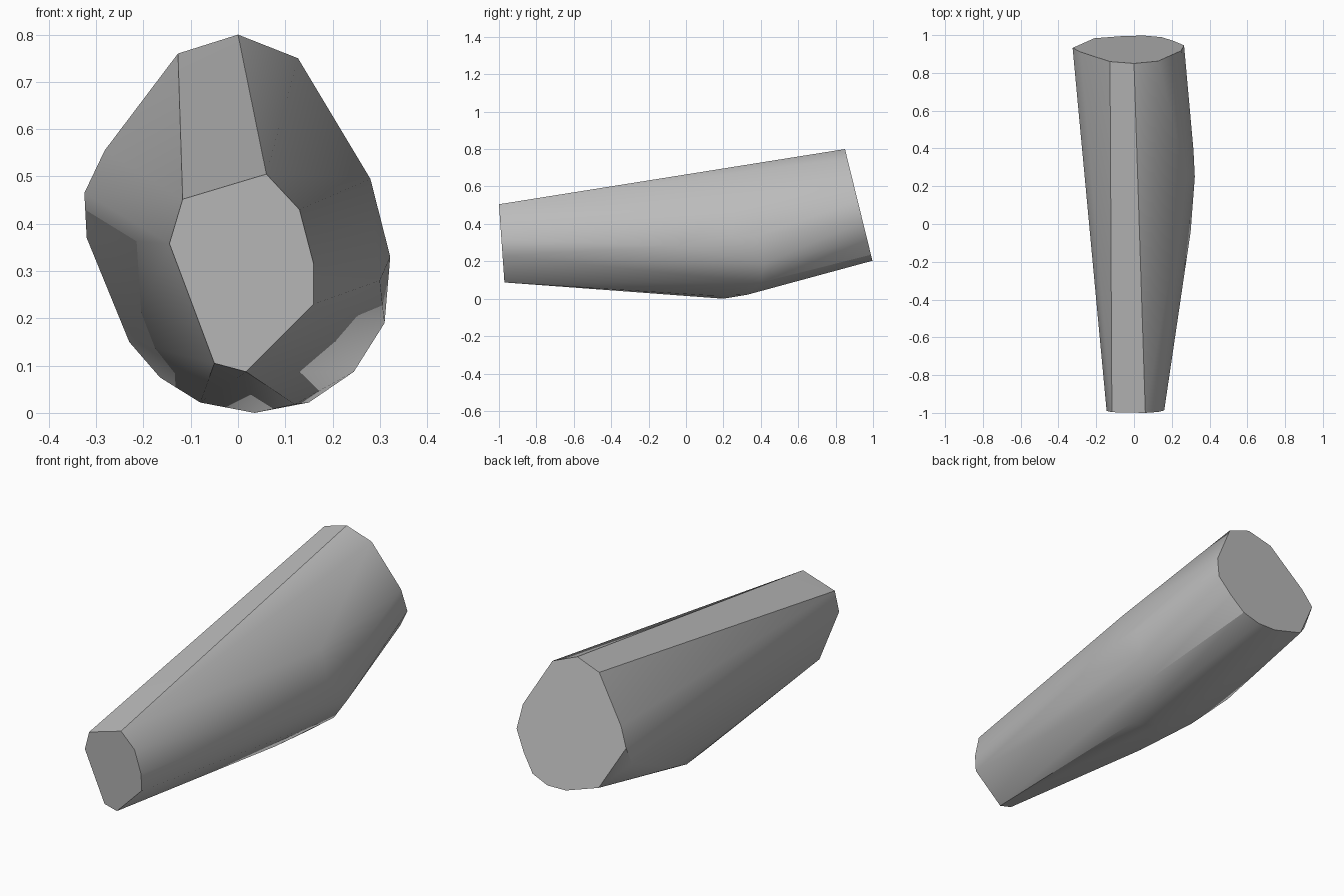
import bpy, bmesh, math

cube = bpy.data.objects.get("Cube")
if cube:
    bpy.data.objects.remove(cube, do_unlink=True)

grey = bpy.data.materials.new("mid_grey")
grey.use_nodes = True
colour = (0.5, 0.5, 0.5, 1)
grey.diffuse_color = colour
grey.node_tree.nodes["Principled BSDF"].inputs["Base Color"].default_value = colour

# Outlines of the two cut ends, as (x, z)
front_end = [(.06, .505), (-.117, .452), (-.145, .358), (-.05, .105),
             (.017, .087), (.16, .23), (.16, .315), (.13, .43)]
back_end = [(0, .8), (.127, .75), (.25, .525), (.265, .41), (.209, .315),
            (.147, .235), (.06, .203), (-.041, .205), (-.21, .258),
            (-.325, .465), (-.282, .555), (-.127, .76)]
# Bulge between the ends, as (x, y, z)
belly = [(-.32, .88, .37), (-.25, .6, .22), (-.23, .42, .15), (-.165, .23, .075),
         (-.08, -.05, .022), (.035, .2, 0), (.12, .12, .018), (.15, .33, .022),
         (.245, .4, .087), (.31, .42, .19), (.322, .25, .33), (.315, .39, .34),
         (.30, -.04, .28), (.28, .25, .495)]


def tilted(outline, top_y, lean):
    """Place an end outline on its slanted cutting plane."""
    top = max(z for x, z in outline)
    return [(x, top_y + lean * (top - z), z) for x, z in outline]


# Tapered body: a convex skin over the ends and the bulge
bm = bmesh.new()
for p in tilted(front_end, -1, .07) + tilted(back_end, .85, .246) + belly:
    bm.verts.new(p)
hull = bmesh.ops.convex_hull(bm, input=bm.verts[:])
loose = {g for g in hull["geom_interior"] + hull["geom_unused"]
         if isinstance(g, bmesh.types.BMVert)}
bmesh.ops.delete(bm, geom=list(loose), context='VERTS')
bmesh.ops.dissolve_limit(bm, angle_limit=math.radians(1),
                         verts=bm.verts[:], edges=bm.edges[:])
bmesh.ops.recalc_face_normals(bm, faces=bm.faces[:])
mesh = bpy.data.meshes.new("tapered_body")
bm.to_mesh(mesh)
bm.free()
mesh.materials.append(grey)
body = bpy.data.objects.new("tapered_body", mesh)
bpy.context.collection.objects.link(body)

# Soft bulge, crisp ends and ridges
bpy.ops.object.select_all(action='DESELECT')
body.select_set(True)
bpy.context.view_layer.objects.active = body
bpy.ops.object.shade_smooth_by_angle(angle=math.radians(30))
